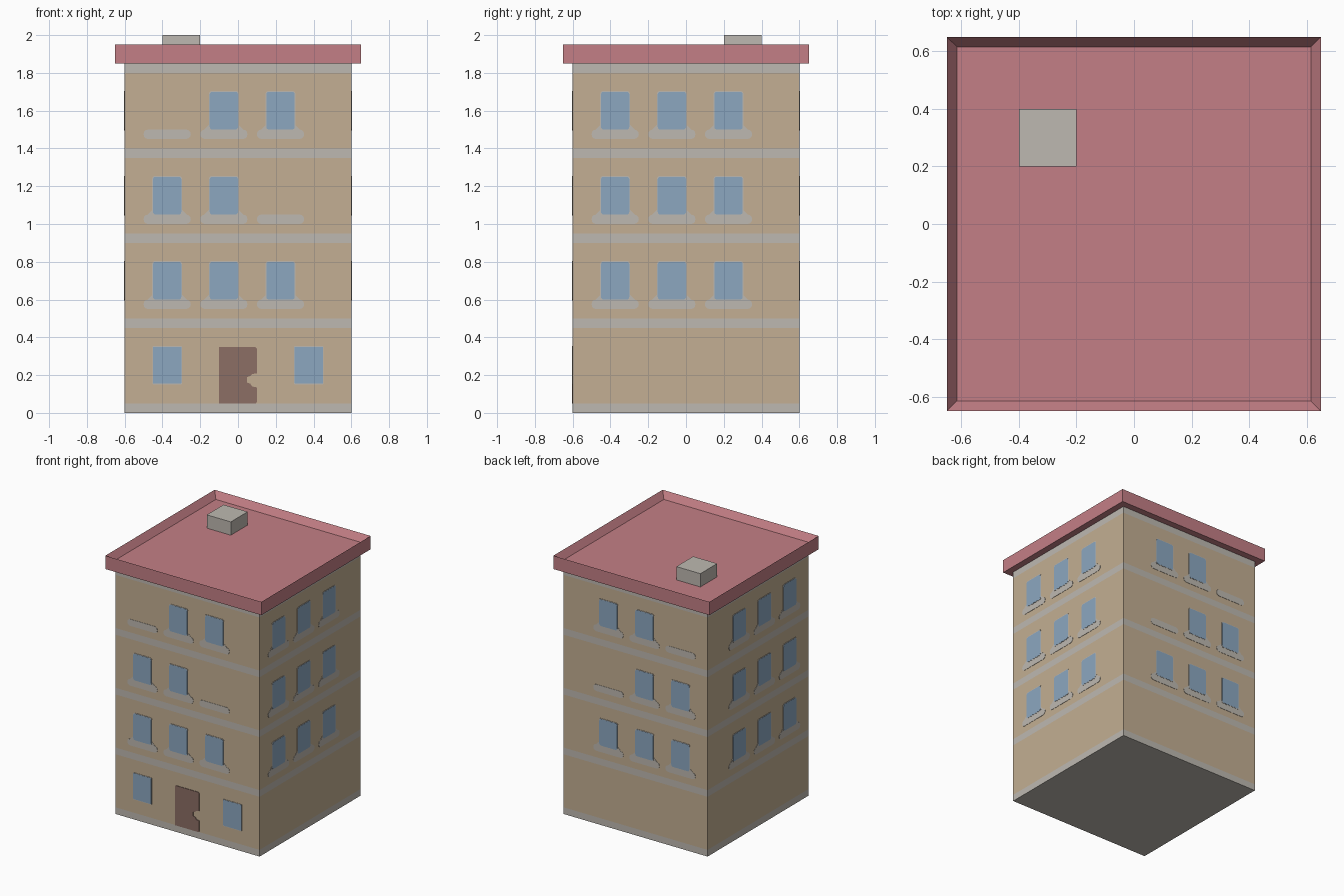
import bpy, bmesh, math
from mathutils import Vector

cube = bpy.data.objects.get("Cube")
if cube:
    bpy.data.objects.remove(cube, do_unlink=True)


def material(name, rgb):
    lin = [((c / 255 + 0.055) / 1.055) ** 2.4 for c in rgb] + [1.0]
    m = bpy.data.materials.new(name)
    m.use_nodes = True
    m.diffuse_color = lin
    m.node_tree.nodes["Principled BSDF"].inputs["Base Color"].default_value = lin
    return m


TAN = material("tan_wall", (195, 175, 147))
GREY = material("grey_trim", (190, 185, 177))
RED = material("red_roof", (196, 127, 134))
BLUE = material("blue_glass", (140, 167, 192))
BROWN = material("brown_door", (140, 110, 101))

HALF = 0.6          # half width of the walls
STOREY = 0.45       # height of one storey
WALL_TOP = 1.85
BAND = 0.05


def finish(bm, name, *mats):
    bmesh.ops.recalc_face_normals(bm, faces=bm.faces[:])
    mesh = bpy.data.meshes.new(name)
    bm.to_mesh(mesh)
    bm.free()
    for m in mats:
        mesh.materials.append(m)
    obj = bpy.data.objects.new(name, mesh)
    bpy.context.collection.objects.link(obj)
    return obj


def box(x, y, half, z0, z1):
    bm = bmesh.new()
    bmesh.ops.create_cube(bm, size=1)
    bmesh.ops.scale(bm, vec=(2 * half, 2 * half, z1 - z0), verts=bm.verts)
    bmesh.ops.translate(bm, vec=(x, y, (z0 + z1) / 2), verts=bm.verts)
    return bm


def rounded(u, z, w, h, r, steps=3):
    """Outline of a rounded rectangle with lower left corner (u, z)."""
    pts = []
    corners = [(u + w - r, z + h - r), (u + r, z + h - r), (u + r, z + r), (u + w - r, z + r)]
    for i, (cx, cz) in enumerate(corners):
        for k in range(steps + 1):
            a = math.pi / 2 * (i + k / steps)
            pts.append((cx + r * math.cos(a), cz + r * math.sin(a)))
    return pts


def plates(name, normal, outlines, depth, mat):
    """Thin plates lying on the wall that faces along normal."""
    n = Vector(normal)
    along = Vector((abs(n.y), abs(n.x), 0))
    bm = bmesh.new()
    for pts in outlines:
        rings = [[bm.verts.new(n * (HALF + d) + along * u + Vector((0, 0, z))) for u, z in pts]
                 for d in (-0.002, depth)]
        bm.faces.new(rings[0])
        bm.faces.new(rings[1])
        for i in range(len(pts)):
            j = (i + 1) % len(pts)
            bm.faces.new((rings[0][i], rings[0][j], rings[1][j], rings[1][i]))
    finish(bm, name, mat)


# Walls, cut into storeys with a grey band at the foot of each
bm = box(0, 0, HALF, 0, WALL_TOP)
for floor in range(5):
    for z in (floor * STOREY, floor * STOREY + BAND):
        if 0 < z < WALL_TOP - 0.001:
            bmesh.ops.bisect_plane(bm, geom=bm.verts[:] + bm.edges[:] + bm.faces[:],
                                   plane_co=(0, 0, z), plane_no=(0, 0, 1))
for f in bm.faces:
    f.material_index = 1 if f.calc_center_median().z % STOREY < BAND else 0
finish(bm, "walls", TAN, GREY)

# Roof slab with a sunken deck
bm = box(0, 0, HALF + 0.05, WALL_TOP, WALL_TOP + 0.1)
top = max(bm.faces, key=lambda f: f.calc_center_median().z)
bmesh.ops.inset_region(bm, faces=[top], thickness=0.05)
bmesh.ops.translate(bm, vec=(0, 0, -0.05), verts=top.verts[:])
finish(bm, "roof", RED)

# Chimney
finish(box(-0.3, 0.3, 0.1, WALL_TOP + 0.05, 2.0), "chimney", GREY)

# Windows and sills: three columns on three upper storeys of every wall
COLUMNS = (-0.45, -0.15, 0.15)
SIDES = {"front": (0, -1, 0), "back": (0, 1, 0), "left": (1, 0, 0), "right": (-1, 0, 0)}
for side, normal in SIDES.items():
    glass, frames, sills = [], [], []
    for floor in (1, 2, 3):
        z = floor * STOREY + 0.15
        for col, u in enumerate(COLUMNS):
            sills.append(rounded(u - 0.05, z - 0.05, 0.25, 0.05, 0.024))
            # front and back each miss a window on the two top storeys
            if normal[1] and (floor, col) in ((3, 0), (2, 2)):
                continue
            glass.append(rounded(u, z, 0.15, 0.2, 0.014))
            frames.append(rounded(u - 0.004, z - 0.004, 0.158, 0.208, 0.014))
            c = u + 0.075
            sills.append([(c - 0.105, z - 0.002), (c + 0.105, z - 0.002),
                          (c + 0.078, z + 0.025), (c - 0.078, z + 0.025)])
    if side == "front":
        for u in (-0.45, 0.3):
            glass.append(rounded(u, 0.155, 0.15, 0.195, 0.004))
            frames.append(rounded(u - 0.003, 0.151, 0.156, 0.202, 0.004))
    plates(side + "_sills", normal, sills, 0.002, GREY)
    plates(side + "_window_frames", normal, frames, 0.003, GREY)
    plates(side + "_windows", normal, glass, 0.004, BLUE)

# Front door with a rounded notch at the handle
door = [(-0.1, 0.05), (0.095, 0.05), (0.1, 0.06), (0.1, 0.135), (0.075, 0.14), (0.065, 0.155),
        (0.048, 0.16), (0.048, 0.19), (0.065, 0.195), (0.075, 0.205), (0.1, 0.21),
        (0.1, 0.34), (0.09, 0.35), (-0.1, 0.35)]
plates("front_door", SIDES["front"], door and [door], 0.004, BROWN)
